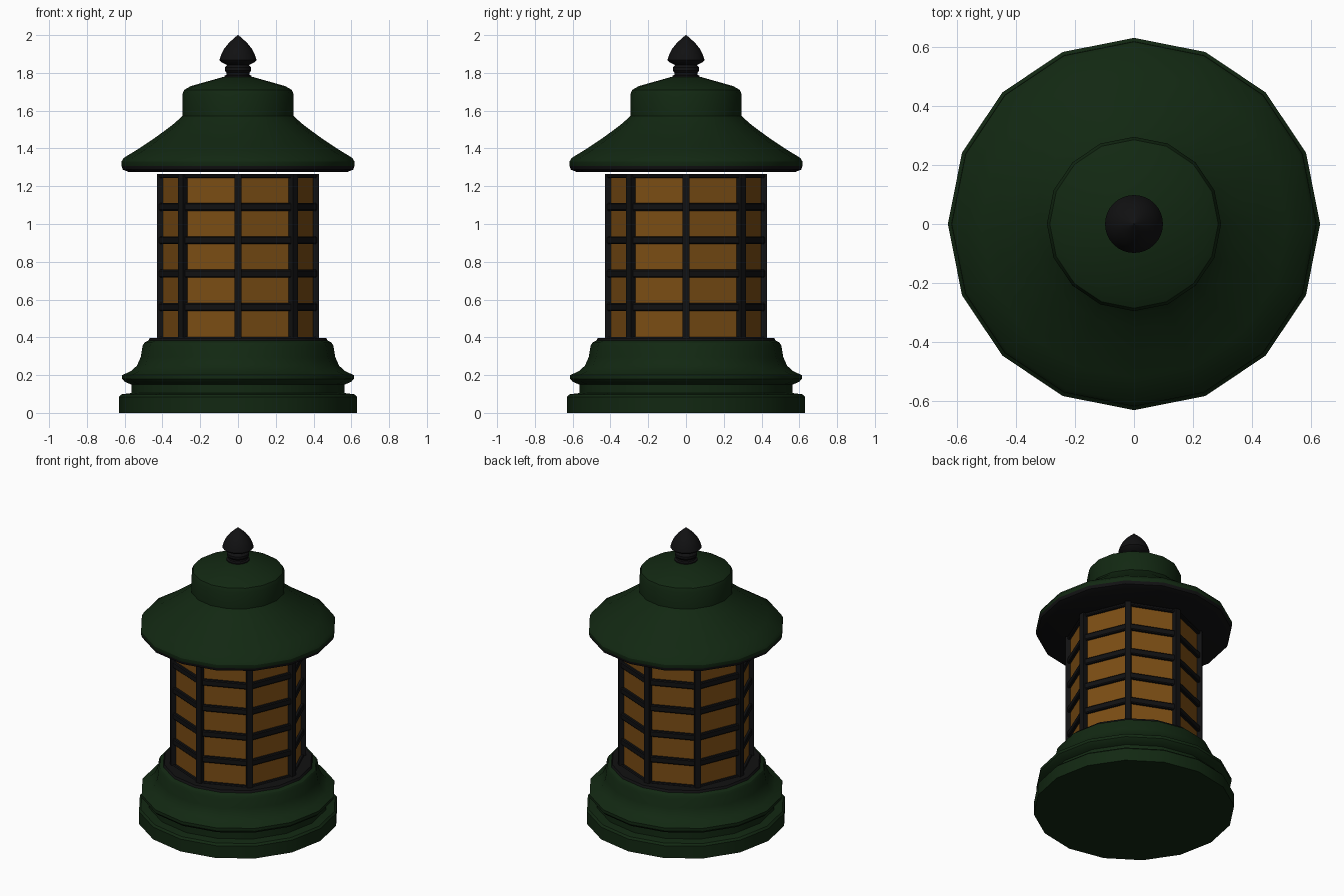
import bpy, bmesh, math
from mathutils import Matrix

if "Cube" in bpy.data.objects:
    bpy.data.objects.remove(bpy.data.objects["Cube"])


def material(name, rgb):
    m = bpy.data.materials.new(name)
    m.diffuse_color = (*rgb, 1)
    m.use_nodes = True
    m.node_tree.nodes["Principled BSDF"].inputs["Base Color"].default_value = m.diffuse_color
    return m


GREEN = material("dark green paint", (0.006, 0.021, 0.006))
BLACK = material("black iron", (0.0055, 0.0055, 0.006))
AMBER = material("amber glass", (0.2, 0.075, 0.007))


def finish(name, bm, mats, smooth=True):
    bmesh.ops.recalc_face_normals(bm, faces=bm.faces)
    mesh = bpy.data.meshes.new(name)
    bm.to_mesh(mesh)
    bm.free()
    for m in mats:
        mesh.materials.append(m)
    ob = bpy.data.objects.new(name, mesh)
    bpy.context.collection.objects.link(ob)
    if smooth:
        bpy.ops.object.select_all(action='DESELECT')
        ob.select_set(True)
        bpy.context.view_layer.objects.active = ob
        bpy.ops.object.shade_smooth_by_angle(angle=math.radians(30))
    return ob


def lathe(name, profile, sides, mats, rule=None, closed=False, smooth=True):
    """Turn a (radius, z) profile around z; ends are capped unless the profile is closed."""
    bm = bmesh.new()
    rings = []
    for r, z in profile:
        rings.append([bm.verts.new((r * math.cos(2 * math.pi * i / sides),
                                    r * math.sin(2 * math.pi * i / sides), z))
                      for i in range(sides)])
    pairs = list(zip(rings, rings[1:]))
    if closed:
        pairs.append((rings[-1], rings[0]))
    for a, b in pairs:
        for i in range(sides):
            j = (i + 1) % sides
            bm.faces.new((a[i], a[j], b[j], b[i]))
    if not closed:
        bm.faces.new(rings[0])
        bm.faces.new(rings[-1])
    if rule:
        for f in bm.faces:
            f.material_index = rule(f.calc_center_median().z)
    return finish(name, bm, mats, smooth)


# Stepped base with a black seat on top
lathe("base", [(0.63, 0), (0.63, 0.085), (0.618, 0.098), (0.565, 0.105), (0.565, 0.15),
               (0.60, 0.165), (0.613, 0.18), (0.613, 0.2), (0.565, 0.222), (0.535, 0.25),
               (0.515, 0.295), (0.505, 0.355), (0.495, 0.372), (0.475, 0.382), (0.468, 0.396)],
      16, [GREEN, BLACK], lambda z: int(z > 0.384))

# Roof with a black rim and underside
lathe("roof", [(0.575, 1.274), (0.61, 1.288), (0.617, 1.308), (0.617, 1.33), (0.605, 1.35),
               (0.52, 1.402), (0.43, 1.463), (0.35, 1.522), (0.312, 1.555), (0.295, 1.572),
               (0.295, 1.685), (0.285, 1.71), (0.25, 1.73), (0.08, 1.778)],
      16, [GREEN, BLACK], lambda z: int(z < 1.305))

# Finial
lathe("finial", [(0.072, 1.765), (0.072, 1.785), (0.062, 1.79), (0.06, 1.8), (0.07, 1.812),
                 (0.07, 1.828), (0.058, 1.842), (0.09, 1.858), (0.098, 1.868), (0.09, 1.895),
                 (0.075, 1.925), (0.05, 1.957), (0.022, 1.983), (0.002, 2.0)], 32, [BLACK])

# Octagonal glass
lathe("glass", [(0.405, 0.39), (0.405, 1.262)], 8, [AMBER], smooth=False)

# Horizontal bars and end frames
for n, (z, h) in enumerate([(0.393, 0.02), (0.56, 0.042), (0.737, 0.042), (0.914, 0.042),
                            (1.091, 0.042), (1.255, 0.022)]):
    a, b = z - h / 2, z + h / 2
    lathe(f"bar_{n + 1}", [(0.39, a), (0.42, a), (0.425, a + 0.006), (0.425, b - 0.006),
                           (0.42, b), (0.39, b)], 8, [BLACK], closed=True, smooth=False)

# Corner posts
for k in range(8):
    bm = bmesh.new()
    bmesh.ops.create_cube(bm, size=1, matrix=Matrix.Rotation(k * math.pi / 4, 4, 'Z')
                          @ Matrix.Translation((0.411, 0, 0.828))
                          @ Matrix.Diagonal((0.038, 0.038, 0.876, 1)))
    finish(f"post_{k + 1}", bm, [BLACK], smooth=False)
